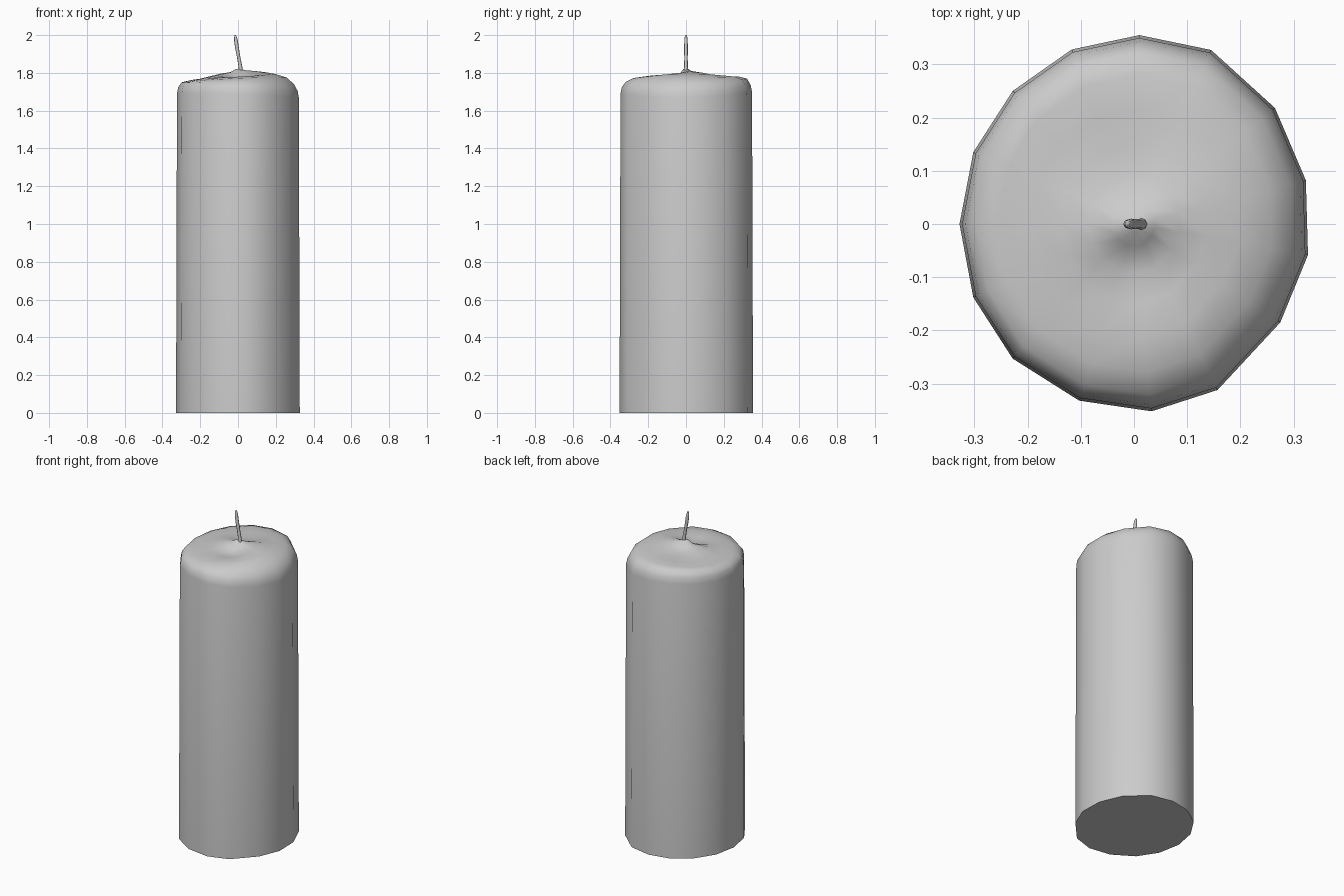
import bpy, bmesh, math

if "Cube" in bpy.data.objects:
    bpy.data.objects.remove(bpy.data.objects["Cube"])

# Hand-shaped 15-sided outline of the wax
OUTLINE = [(0.323, 0.082), (0.265, 0.218), (0.145, 0.327), (0.01, 0.355),
           (-0.117, 0.328), (-0.228, 0.25), (-0.302, 0.135), (-0.328, 0.0),
           (-0.302, -0.138), (-0.228, -0.253), (-0.103, -0.332),
           (0.033, -0.352), (0.157, -0.312), (0.275, -0.185), (0.327, -0.058)]

# Rings: scale of outline, then heights towards +x, +y, -x, -y
RINGS = [(1.00, 0, 0, 0, 0),
         (0.985, 1.67, 1.70, 1.69, 1.69),
         (0.965, 1.705, 1.735, 1.725, 1.725),
         (0.91, 1.74, 1.77, 1.75, 1.752),
         (0.79, 1.775, 1.779, 1.757, 1.774),
         (0.60, 1.795, 1.778, 1.77, 1.782),
         (0.42, 1.805, 1.776, 1.785, 1.774),
         (0.26, 1.81, 1.779, 1.797, 1.766),
         (0.12, 1.814, 1.792, 1.804, 1.783),
         (0.04, 1.82, 1.82, 1.82, 1.82)]


def wave(e, n, w, s, a):
    """Smooth height around the ring through four compass values."""
    return ((e + n + w + s) / 4 + (e - w) / 2 * math.cos(a)
            + (n - s) / 2 * math.sin(a) + (e + w - n - s) / 4 * math.cos(2 * a))


def loft(name, rings, angle):
    """Skin a stack of point rings, capped at both ends."""
    bm = bmesh.new()
    loops = [[bm.verts.new(p) for p in ring] for ring in rings]
    n = len(loops[0])
    for low, high in zip(loops, loops[1:]):
        for i in range(n):
            j = (i + 1) % n
            bm.faces.new((low[i], low[j], high[j], high[i]))
    bm.faces.new(loops[0][::-1])
    bm.faces.new(loops[-1])
    bmesh.ops.recalc_face_normals(bm, faces=bm.faces[:])
    mesh = bpy.data.meshes.new(name)
    bm.to_mesh(mesh)
    bm.free()
    obj = bpy.data.objects.new(name, mesh)
    bpy.context.collection.objects.link(obj)
    bpy.ops.object.select_all(action='DESELECT')
    obj.select_set(True)
    bpy.context.view_layer.objects.active = obj
    bpy.ops.object.shade_smooth_by_angle(angle=math.radians(angle))
    return obj


# Wax body with softened rim and melted, wavy top; ridge leans towards +y on the +x side
wax = []
for k, (s, *h) in enumerate(RINGS):
    twist = 0.2 if k > 3 else 0.0
    wax.append([(x * s, y * s, wave(*h, math.atan2(y, x) - twist))
                for x, y in OUTLINE])
loft("wax_body", wax, 60)

# Thin curved wick: centre x, height, half widths in x and y
WICK = [(0.014, 1.79, 0.014, 0.013), (0.013, 1.83, 0.010, 0.010),
        (0.004, 1.88, 0.009, 0.009), (-0.005, 1.93, 0.010, 0.010),
        (-0.010, 1.965, 0.010, 0.009), (-0.013, 1.99, 0.007, 0.007),
        (-0.014, 2.0, 0.003, 0.003)]
wick = [[(x + rx * math.cos(i * math.tau / 8), ry * math.sin(i * math.tau / 8), z)
         for i in range(8)] for x, z, rx, ry in WICK]
loft("wick", wick, 70)
